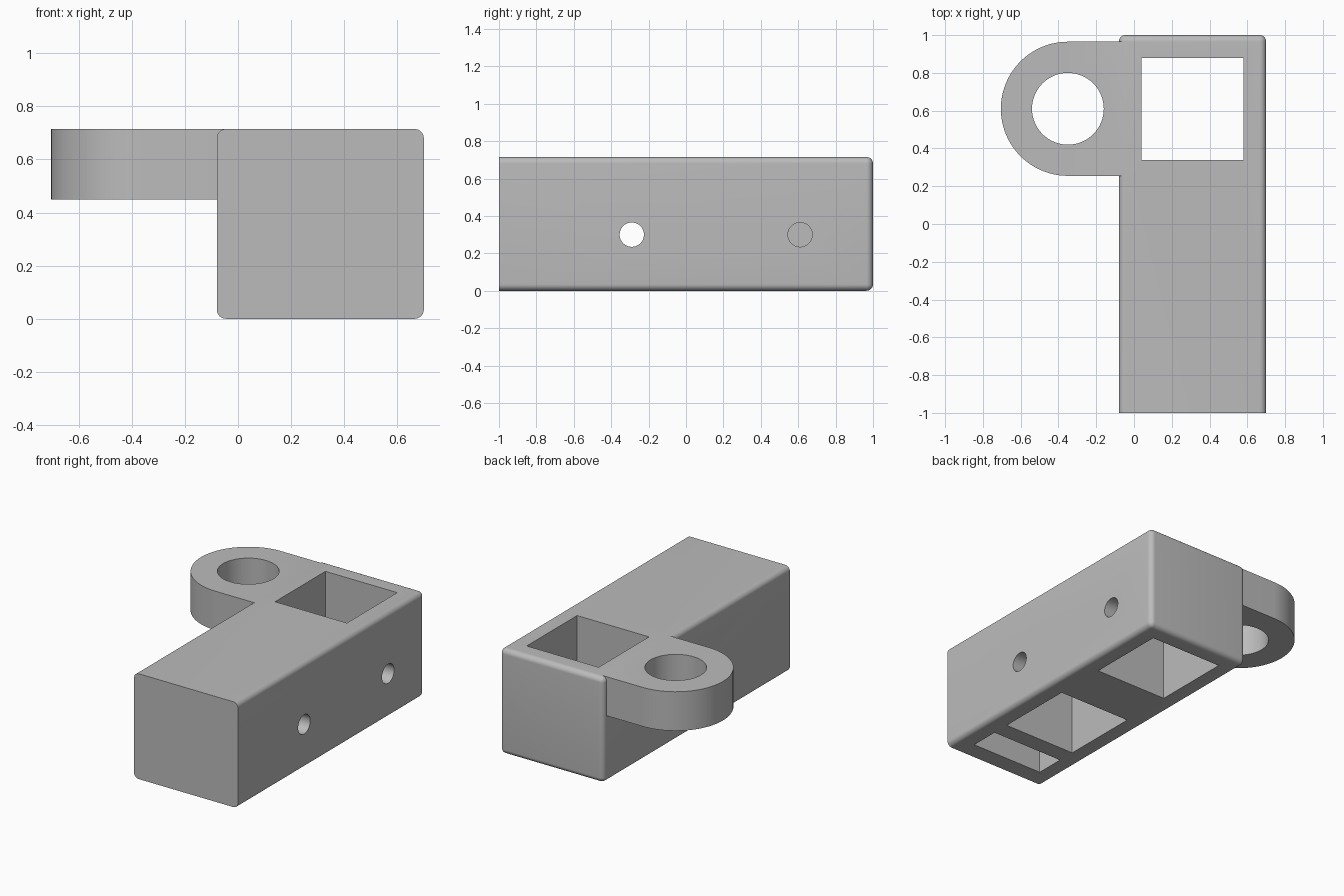
import bpy, bmesh, math
from mathutils import Matrix, Vector

if "Cube" in bpy.data.objects:
    bpy.data.objects.remove(bpy.data.objects["Cube"], do_unlink=True)

grey = bpy.data.materials.new("plain grey")
grey.use_nodes = True
colour = (0.5, 0.5, 0.5, 1)
grey.diffuse_color = colour
grey.node_tree.nodes["Principled BSDF"].inputs["Base Color"].default_value = colour

HEIGHT = 0.715
LEFT, RIGHT = 0.70, -0.08
WALL = 0.12
LUG_X, LUG_Y = -0.35, 0.61


def make_object(name, bm):
    bmesh.ops.recalc_face_normals(bm, faces=bm.faces)
    mesh = bpy.data.meshes.new(name)
    bm.to_mesh(mesh)
    bm.free()
    mesh.materials.append(grey)
    obj = bpy.data.objects.new(name, mesh)
    bpy.context.collection.objects.link(obj)
    return obj


def box(name, low, high, rounding=0):
    bm = bmesh.new()
    low, high = Vector(low), Vector(high)
    bmesh.ops.create_cube(bm, size=1, matrix=Matrix.Translation((low + high) / 2)
                          @ Matrix.Diagonal((*(high - low), 1)))
    if rounding:
        # every edge except those around the open front end
        edges = [e for e in bm.edges if max(v.co.y for v in e.verts) > low.y + 0.01]
        bmesh.ops.bevel(bm, geom=edges, offset=rounding, segments=8,
                        profile=0.5, affect="EDGES")
    return make_object(name, bm)


def cylinder(name, centre, radius, depth, axis="Z"):
    bm = bmesh.new()
    turn = Matrix.Rotation(math.pi / 2, 4, "Y") if axis == "X" else Matrix()
    bmesh.ops.create_cone(bm, cap_ends=True, segments=64, radius1=radius,
                          radius2=radius, depth=depth,
                          matrix=Matrix.Translation(centre) @ turn)
    return make_object(name, bm)


def combine(target, other, operation):
    mod = target.modifiers.new(operation, "BOOLEAN")
    mod.operation, mod.solver, mod.object = operation, "EXACT", other
    bpy.context.view_layer.objects.active = target
    bpy.ops.object.modifier_apply(modifier=mod.name)
    bpy.data.objects.remove(other, do_unlink=True)


# Rounded block
body = box("block_with_lug", (RIGHT, -1, 0), (LEFT, 1, HEIGHT), 0.035)

# Round-ended lug, flush with the top
bm = bmesh.new()
steps, radius = 48, 0.355
outline = [(LUG_X + radius * math.cos(a), LUG_Y + radius * math.sin(a))
           for a in (math.pi * (0.5 + i / steps) for i in range(steps + 1))]
outline += [(0, LUG_Y - radius), (0, LUG_Y + radius)]
base = bm.faces.new([bm.verts.new((x, y, 0.45)) for x, y in outline])
raised = bmesh.ops.extrude_face_region(bm, geom=[base])["geom"]
bmesh.ops.translate(bm, vec=(0, 0, HEIGHT - 0.45),
                    verts=[v for v in raised if isinstance(v, bmesh.types.BMVert)])
combine(body, make_object("lug", bm), "UNION")
combine(body, cylinder("lug_hole", (LUG_X, LUG_Y, 0.58), 0.19, 0.6), "DIFFERENCE")

# Square window through the block, then two blind pockets from below
for y0, y1, top in ((0.34, 0.88, 1), (-0.56, -0.02, HEIGHT - WALL),
                    (-0.88, -0.68, HEIGHT - WALL)):
    pocket = box("pocket", (RIGHT + WALL, y0, -0.2), (LEFT - WALL, y1, top))
    combine(body, pocket, "DIFFERENCE")

# Side holes: one across both walls, one through the left wall only
for x, y, depth in ((0.3, -0.29, 1.2), (0.65, LUG_Y, 0.4)):
    combine(body, cylinder("pin_hole", (x, y, 0.3), 0.065, depth, "X"), "DIFFERENCE")

# Smooth only the curved faces
for face in body.data.polygons:
    face.use_smooth = max(abs(c) for c in face.normal) < 0.9995
body.data.set_sharp_from_angle(angle=math.radians(30))
